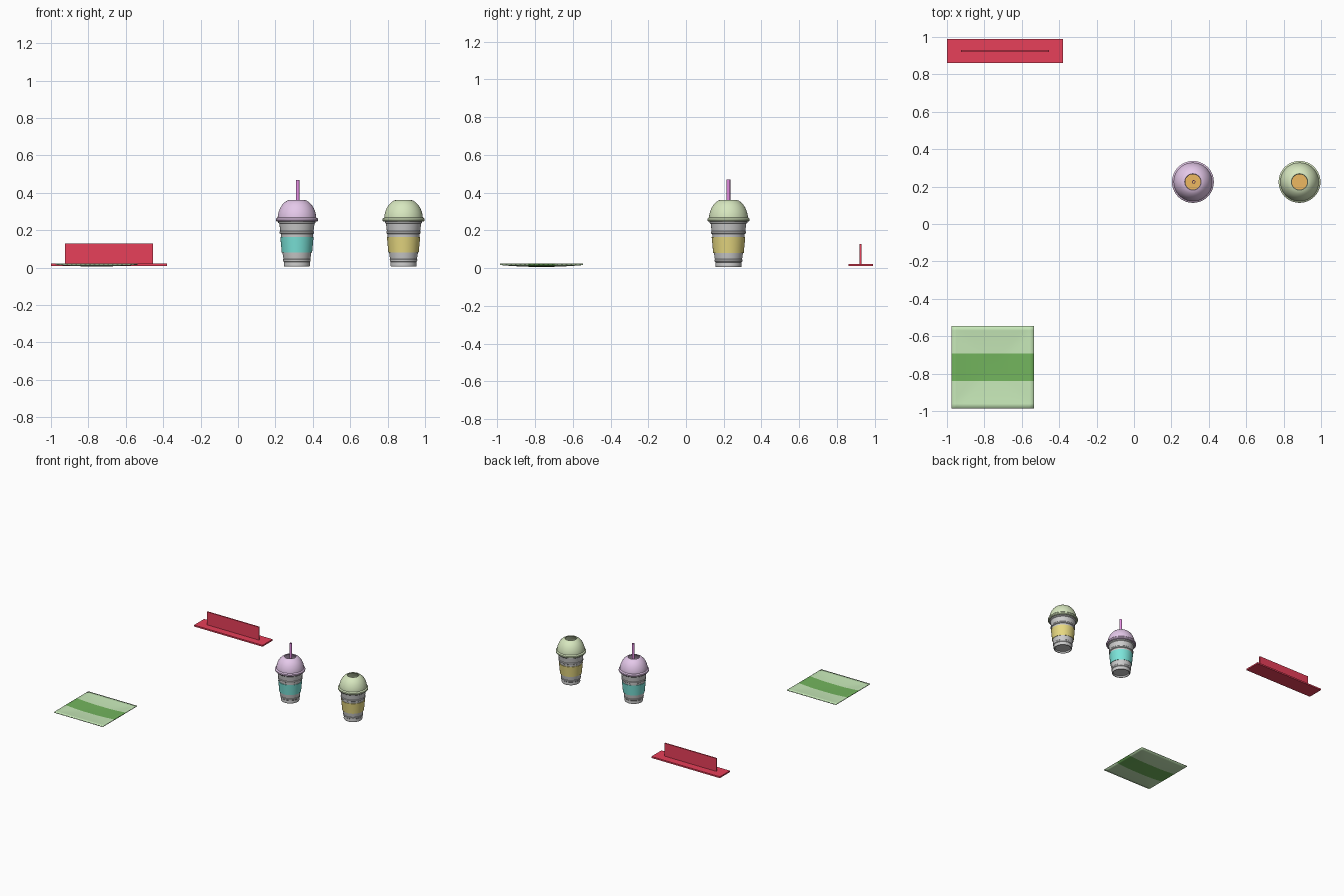
import bpy, bmesh, math

if "Cube" in bpy.data.objects:
    bpy.data.objects.remove(bpy.data.objects["Cube"])


def material(name, rgb):
    m = bpy.data.materials.new(name)
    m.diffuse_color = (*rgb, 1)
    m.use_nodes = True
    m.node_tree.nodes["Principled BSDF"].inputs["Base Color"].default_value = m.diffuse_color
    return m


LAVENDER = material("lavender", (0.78, 0.58, 0.82))
PALE_GREEN = material("pale_green", (0.68, 0.80, 0.52))
TEAL = material("teal", (0.20, 0.78, 0.70))
YELLOW = material("yellow", (0.80, 0.69, 0.22))
ORANGE = material("orange", (0.85, 0.48, 0.12))
MAGENTA = material("magenta", (0.78, 0.27, 0.76))
RED = material("red", (0.80, 0.05, 0.10))
LIGHT = material("light_green", (0.57, 0.81, 0.48))
DARK = material("dark_green", (0.17, 0.46, 0.11))


def finish(name, bm, mats, angle=None):
    bmesh.ops.remove_doubles(bm, verts=bm.verts, dist=1e-5)
    bmesh.ops.recalc_face_normals(bm, faces=bm.faces)
    me = bpy.data.meshes.new(name)
    bm.to_mesh(me)
    bm.free()
    ob = bpy.data.objects.new(name, me)
    bpy.context.collection.objects.link(ob)
    for m in mats:
        me.materials.append(m)
    if angle:
        bpy.context.view_layer.objects.active = ob
        ob.select_set(True)
        bpy.ops.object.shade_smooth_by_angle(angle=math.radians(angle))
        ob.select_set(False)
    return ob


def lathe(name, profile, centre, mats=(), closed=False, steps=40):
    bm = bmesh.new()
    vs = [bm.verts.new((r, 0, z)) for r, z in profile]
    pairs = list(zip(vs, vs[1:] + (vs[:1] if closed else [])))
    edges = [bm.edges.new(p) for p in pairs]
    bmesh.ops.spin(bm, geom=vs + edges, cent=(0, 0, 0), axis=(0, 0, 1),
                   angle=math.tau, steps=steps)
    ob = finish(name, bm, mats, 35)
    ob.location = (*centre, 0)
    return ob


def box(name, lo, hi, mat):
    bm = bmesh.new()
    bmesh.ops.create_cube(bm, size=1)
    for v in bm.verts:
        v.co = [(a + b) / 2 + c * (b - a) for a, b, c in zip(lo, hi, v.co)]
    return finish(name, bm, [mat])


# Cup wall with foot rings and a stepped shoulder, open at the top
CUP = [(0, 0.016), (0.058, 0.016), (0.061, 0.005), (0.067, 0.005), (0.070, 0.012),
       (0.069, 0.018), (0.069, 0.030), (0.073, 0.034), (0.074, 0.044), (0.072, 0.047),
       (0.077, 0.080), (0.085, 0.165), (0.086, 0.180), (0.092, 0.184), (0.092, 0.192),
       (0.089, 0.196), (0.094, 0.235), (0.100, 0.240), (0.100, 0.252), (0.092, 0.252),
       (0.082, 0.165), (0.066, 0.022), (0, 0.022)]
BAND = [(0.078, 0.080), (0.081, 0.080), (0.089, 0.165), (0.084, 0.165)]
# Domed lid with rolled collar and a round opening
LID = [(0.100, 0.246), (0.108, 0.246), (0.112, 0.251), (0.112, 0.261), (0.108, 0.266),
       (0.103, 0.268), (0.102, 0.280), (0.098, 0.298), (0.090, 0.318), (0.079, 0.336),
       (0.065, 0.350), (0.053, 0.358), (0.044, 0.361), (0.041, 0.358), (0.052, 0.353),
       (0.076, 0.332), (0.095, 0.296), (0.099, 0.268)]


def cup(label, x, lid_mat, band_mat):
    c = (x, 0.225)
    lathe(label + "_cup", CUP, c)
    lathe(label + "_band", BAND, c, [band_mat], closed=True)
    lathe(label + "_lid", LID, c, [lid_mat], closed=True)
    lathe(label + "_drink", [(0, 0.235), (0.0895, 0.235)], c, [ORANGE])


cup("first", 0.315, LAVENDER, TEAL)
cup("second", 0.885, PALE_GREEN, YELLOW)

# Hollow drinking straw in the first cup
lathe("straw", [(0.006, 0.03), (0.0095, 0.03), (0.0095, 0.469), (0.006, 0.469)],
      (0.319, 0.225), [MAGENTA], closed=True, steps=16)

# Red sign: flat base and upright panel
box("sign_base", (-1.0, 0.86, 0.010), (-0.38, 0.99, 0.022), RED)
box("sign_panel", (-0.925, 0.919, 0.020), (-0.455, 0.929, 0.128), RED)

# Striped square napkin, its edges lifted slightly
bm = bmesh.new()
n = 18
bmesh.ops.create_grid(bm, x_segments=n, y_segments=n, size=0.22)
for v in bm.verts:
    edge = max(abs(v.co.x), abs(v.co.y)) / 0.22
    v.co.z = 0.013 + 0.010 * edge ** 2
for f in bm.faces:
    f.material_index = int(abs(f.calc_center_median().y) < 0.074)
napkin = finish("napkin", bm, [LIGHT, DARK], 35)
napkin.location = (-0.755, -0.765, 0)
solid = napkin.modifiers.new("thickness", "SOLIDIFY")
solid.thickness = 0.007
